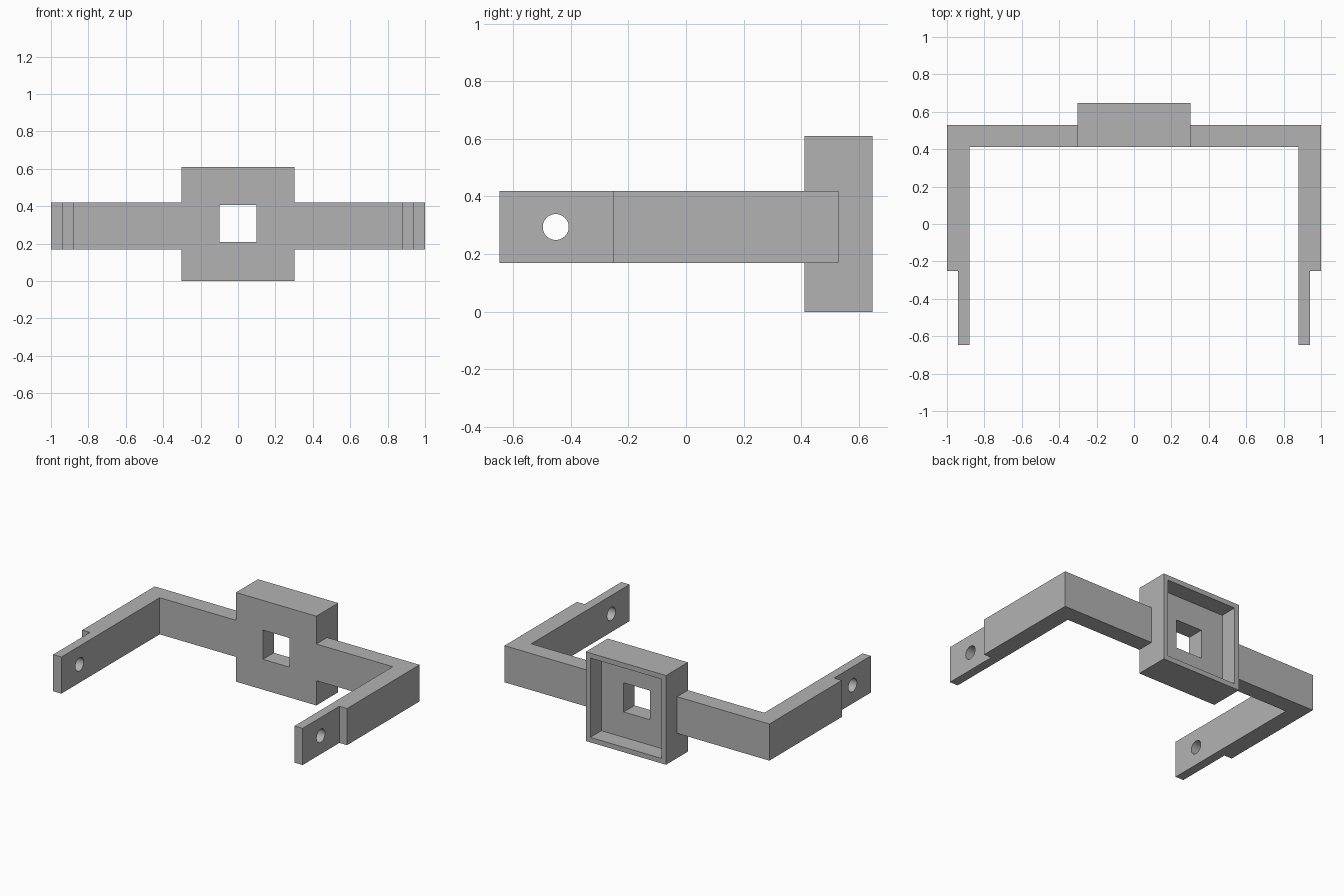
import bpy, bmesh
from mathutils import Matrix

cube = bpy.data.objects.get("Cube")
if cube:
    bpy.data.objects.remove(cube, do_unlink=True)

# Single plain grey
GREY = (0.45, 0.45, 0.45, 1)
grey = bpy.data.materials.new("plain_grey")
grey.use_nodes = True
grey.diffuse_color = GREY
grey.node_tree.nodes["Principled BSDF"].inputs["Base Color"].default_value = GREY


def finish(name, bm):
    bmesh.ops.recalc_face_normals(bm, faces=bm.faces)
    mesh = bpy.data.meshes.new(name)
    bm.to_mesh(mesh)
    bm.free()
    mesh.materials.append(grey)
    obj = bpy.data.objects.new(name, mesh)
    bpy.context.collection.objects.link(obj)
    return obj


def box(name, x, y, z):
    bm = bmesh.new()
    spans = (x, y, z)
    centre = Matrix.Translation([(a + b) / 2 for a, b in spans])
    size = Matrix.Diagonal([b - a for a, b in spans] + [1])
    bmesh.ops.create_cube(bm, size=1, matrix=centre @ size)
    return finish(name, bm)


def cut(target, cutter):
    cutter.hide_render = True
    cutter.hide_viewport = True
    cutter.display_type = 'WIRE'
    mod = target.modifiers.new("cut", 'BOOLEAN')
    mod.operation = 'DIFFERENCE'
    mod.solver = 'EXACT'
    mod.object = cutter


HALF, FRONT, BACK = 0.303, 0.412, 0.648   # centre housing
ARM_BACK, STEP = 0.529, -0.252            # arm rear face, thin tip start
LOW, HIGH = 0.169, 0.419                  # arm height range
TOP, RIM = 0.609, 0.034

# Centre housing with a rear recess and a square window
housing = box("centre_housing", (-HALF, HALF), (FRONT, BACK), (0, TOP))
cut(housing, box("recess_cutter", (RIM - HALF, HALF - RIM),
                 (ARM_BACK, BACK + 0.1), (RIM, TOP - RIM)))
cut(housing, box("window_cutter", (-0.1, 0.1), (0.2, 0.9), (0.207, 0.406)))

# L-shaped arm with a stepped, thinner tip
outline = [(HALF, FRONT), (0.88, FRONT), (0.88, -BACK), (0.942, -BACK),
           (0.942, STEP), (1, STEP), (1, ARM_BACK), (HALF, ARM_BACK)]
bm = bmesh.new()
face = bm.faces.new([bm.verts.new((x, y, LOW)) for x, y in outline])
ext = bmesh.ops.extrude_face_region(bm, geom=[face])
bmesh.ops.translate(bm, vec=(0, 0, HIGH - LOW),
                    verts=[v for v in ext["geom"] if isinstance(v, bmesh.types.BMVert)])
arms = finish("side_arms", bm)

# Round pivot hole through the tip
bm = bmesh.new()
bmesh.ops.create_cone(bm, cap_ends=True, segments=48, radius1=0.045, radius2=0.045,
                      depth=0.4, matrix=Matrix.Translation((0.9, -0.452, 0.294))
                      @ Matrix.Rotation(1.5707963, 4, 'Y'))
cut(arms, finish("pivot_hole_cutter", bm))

# Mirror the arm to the other side
mirror = arms.modifiers.new("mirror", 'MIRROR')
mirror.use_clip = False
mirror.use_mirror_merge = False

# Smooth the hole walls, keep all corners sharp
for obj in (housing, arms):
    bpy.ops.object.select_all(action='DESELECT')
    obj.select_set(True)
    bpy.context.view_layer.objects.active = obj
    for name in [m.name for m in obj.modifiers]:
        bpy.ops.object.modifier_apply(modifier=name)
    bpy.ops.object.shade_smooth_by_angle(angle=0.52)
